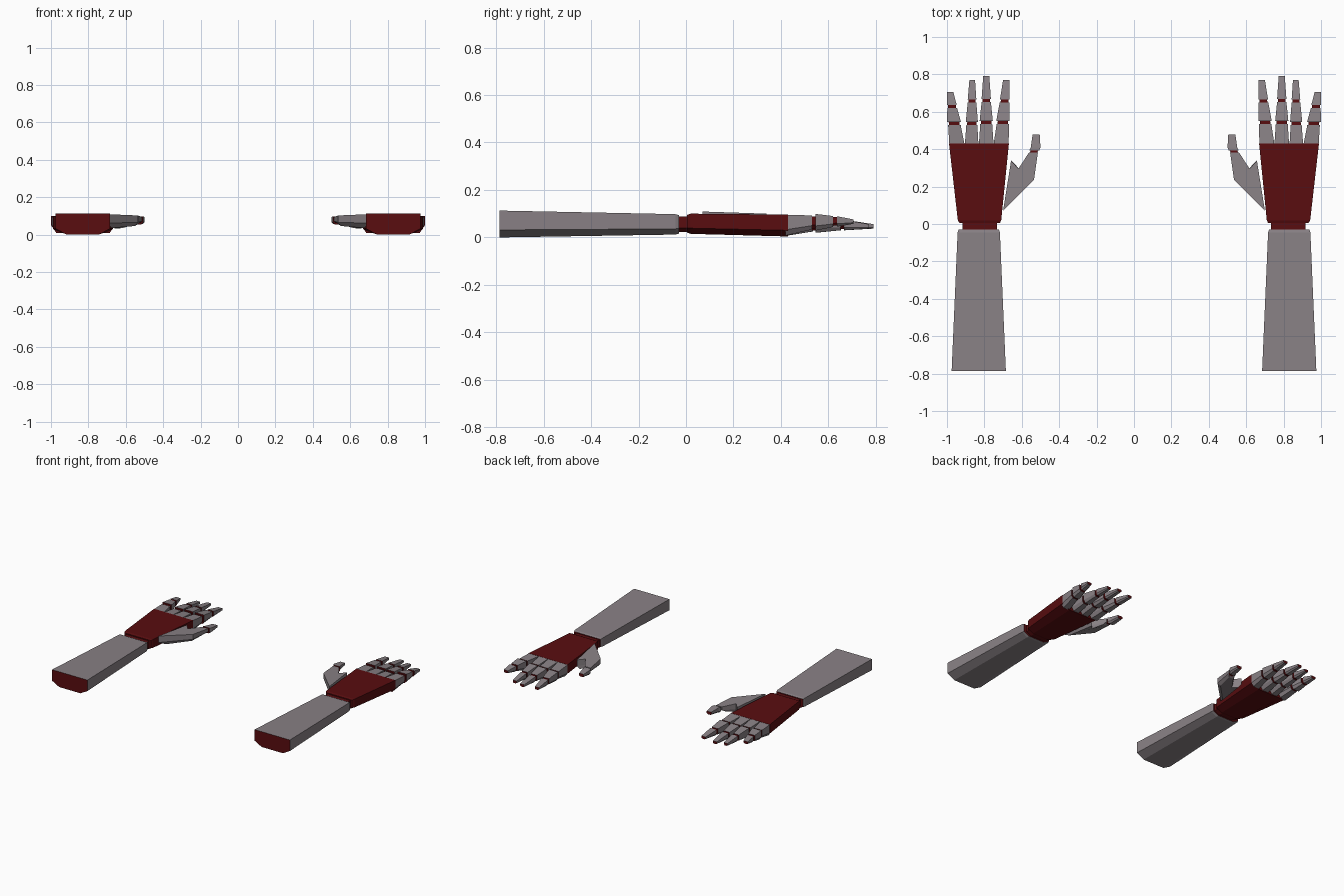
import bpy
import bmesh

cube = bpy.data.objects.get("Cube")
if cube:
    bpy.data.objects.remove(cube, do_unlink=True)


def make_material(name, rgb):
    mat = bpy.data.materials.new(name)
    mat.use_nodes = True
    mat.diffuse_color = (*rgb, 1)
    mat.node_tree.nodes["Principled BSDF"].inputs["Base Color"].default_value = (*rgb, 1)
    return mat


GREY = make_material("warm grey", (0.25, 0.22, 0.235))
RED = make_material("dark red", (0.1, 0.004, 0.005))


def loft_rings(name, rings, side, mats):
    """Skin a stack of point rings; the two end caps take the last material."""
    bm = bmesh.new()
    rows = [[bm.verts.new((side * x, y, z)) for x, y, z in ring] for ring in rings]
    count = len(rows[0])
    for low, high in zip(rows, rows[1:]):
        for i in range(count):
            j = (i + 1) % count
            bm.faces.new((low[i], low[j], high[j], high[i]))
    for row in (rows[0], rows[-1]):
        bm.faces.new(row).material_index = len(mats) - 1
    bmesh.ops.recalc_face_normals(bm, faces=bm.faces)
    mesh = bpy.data.meshes.new(name)
    bm.to_mesh(mesh)
    bm.free()
    for mat in mats:
        mesh.materials.append(mat)
    obj = bpy.data.objects.new(name, mesh)
    bpy.context.collection.objects.link(obj)
    return obj


def section(x, y, half, bottom, top):
    """Flat-topped cross-section with a chamfered underside."""
    edge = bottom + 0.28 * (top - bottom)
    return [(x - half, y, top), (x + half, y, top), (x + half, y, edge),
            (x + 0.6 * half, y, bottom), (x - 0.6 * half, y, bottom), (x - half, y, edge)]


def limb(name, sections, side, mats):
    return loft_rings(name, [section(*s) for s in sections], side, mats)


def mix(a, b, t):
    return a + (b - a) * t


def finger(prefix, side, x0, x1, half, lift, knuckles):
    """Three tapered segments with red hinges between them."""
    start, first, second, end = knuckles
    gap = 0.016
    # each segment: y range, width factors, (bottom, top) at each end
    segments = [
        (start, first, 1.0, 0.82, (0.008, 0.095), (0.025, 0.085)),
        (first + gap, second, 0.9, 0.64, (0.02, 0.09), (0.03, 0.076)),
        (second + gap, end, 0.64, 0.42, (0.03, 0.074), (0.037, 0.056)),
    ]

    def place(y, factor, zs, inset=0.0):
        t = (y - start) / (end - start)
        rise = lift * t
        return (mix(x0, x1, t), y, half * factor - inset,
                zs[0] + rise + inset, zs[1] + rise - inset)

    for i, (ya, yb, wa, wb, za, zb) in enumerate(segments):
        limb(f"{prefix}_segment_{i + 1}", [place(ya, wa, za), place(yb, wb, zb)],
             side, [GREY, RED])
        if i < 2:
            limb(f"{prefix}_hinge_{i + 1}",
                 [place(yb - 0.01, wb, zb, 0.005), place(yb + gap + 0.01, wb, zb, 0.005)],
                 side, [RED])


def slab(name, outline, side, mats):
    """Upright outline of (x, y, top, bottom) with a chamfered underside."""
    cx = sum(p[0] for p in outline) / len(outline)
    cy = sum(p[1] for p in outline) / len(outline)
    upper = [(x, y, t) for x, y, t, b in outline]
    middle = [(x, y, mix(b, t, 0.35)) for x, y, t, b in outline]
    lower = [(mix(cx, x, 0.75), mix(cy, y, 0.75), b) for x, y, t, b in outline]
    return loft_rings(name, [upper, middle, lower], side, mats)


FINGERS = {
    "index": (0.710, 0.683, 0.040, 0.0, (0.43, 0.535, 0.65, 0.77)),
    "middle": (0.790, 0.790, 0.039, 0.0, (0.43, 0.535, 0.652, 0.79)),
    "ring": (0.868, 0.865, 0.036, 0.0, (0.43, 0.53, 0.65, 0.77)),
    "little": (0.946, 0.983, 0.041, 0.02, (0.42, 0.53, 0.62, 0.705)),
}

for label, side in (("left", 1), ("right", -1)):
    # arm and palm
    limb(f"{label}_forearm", [(0.83, -0.785, 0.145, 0.0, 0.113),
                              (0.83, -0.045, 0.113, 0.012, 0.098),
                              (0.83, -0.03, 0.108, 0.016, 0.094)], side, [GREY, RED])
    limb(f"{label}_wrist", [(0.825, -0.05, 0.093, 0.022, 0.088),
                            (0.825, 0.03, 0.093, 0.022, 0.088)], side, [RED])
    limb(f"{label}_palm", [(0.825, 0.005, 0.108, 0.02, 0.095),
                           (0.826, 0.02, 0.116, 0.015, 0.1),
                           (0.829, 0.43, 0.16, 0.004, 0.096)], side, [RED])
    # fingers
    for name, spec in FINGERS.items():
        finger(f"{label}_{name}_finger", side, *spec)
    # thumb
    slab(f"{label}_thumb_base",
         [(0.70, 0.07, 0.109, 0.035), (0.657, 0.34, 0.10, 0.032),
          (0.618, 0.295, 0.10, 0.036), (0.562, 0.382, 0.094, 0.055),
          (0.514, 0.382, 0.094, 0.058), (0.535, 0.235, 0.102, 0.046)], side, [GREY])
    limb(f"{label}_thumb_hinge", [(0.537, 0.37, 0.02, 0.062, 0.09),
                                  (0.533, 0.40, 0.02, 0.062, 0.09)], side, [RED])
    limb(f"{label}_thumb_tip", [(0.534, 0.392, 0.027, 0.055, 0.096),
                                (0.526, 0.41, 0.026, 0.056, 0.095),
                                (0.523, 0.478, 0.019, 0.064, 0.086)], side, [GREY, RED])
